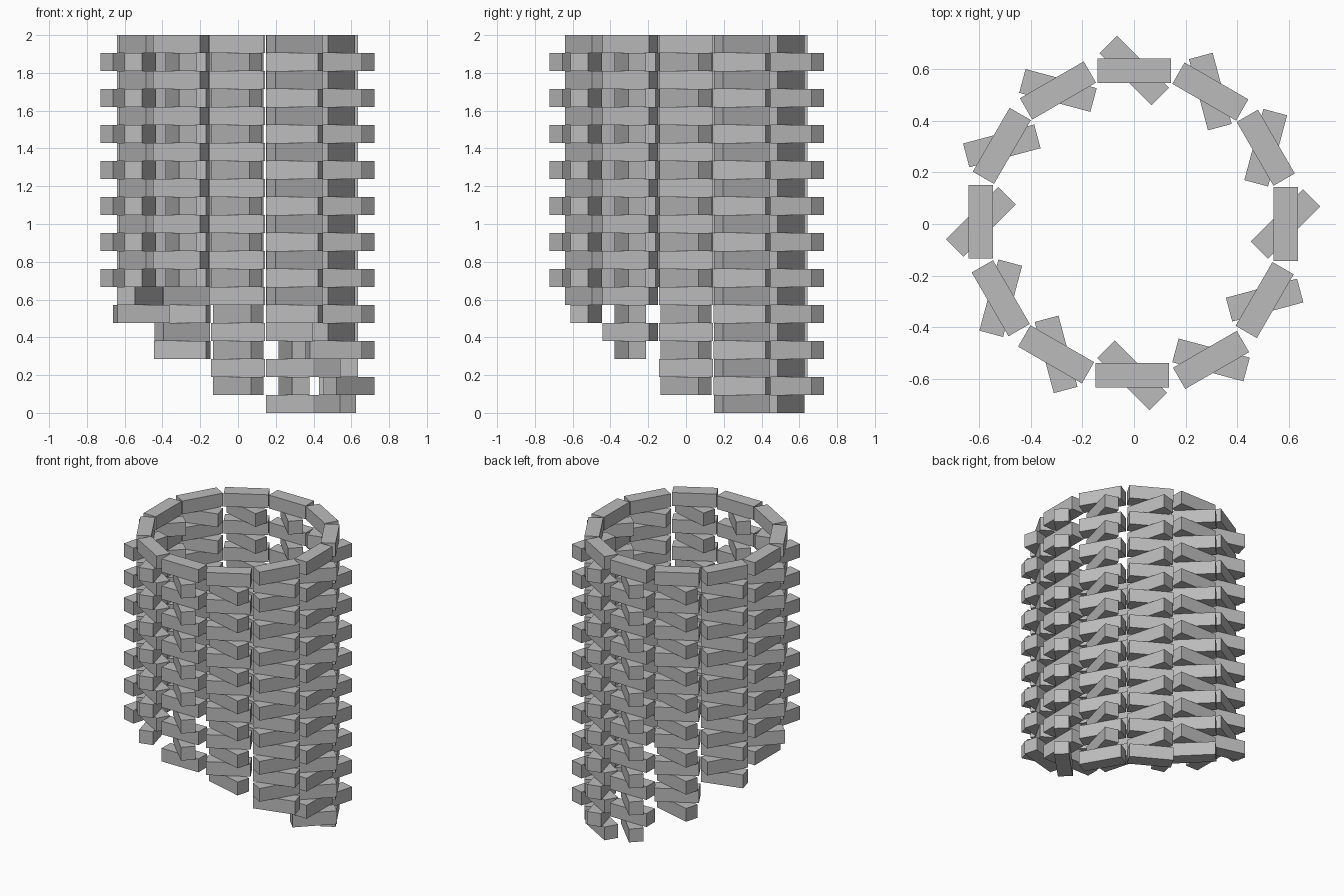
import bpy
import math
from mathutils import Matrix, Vector

cube = bpy.data.objects.get("Cube")
if cube:
    bpy.data.objects.remove(cube, do_unlink=True)

LAYERS = 21
H = 2 / LAYERS          # brick height and depth
LENGTH = 3 * H
RADIUS = 0.591
# First layer of each column, counter-clockwise from +x
FIRST_LAYER = [1, 0, 0, 1, 3, 5, 6, 7, 7, 6, 5, 3]

grey = bpy.data.materials.new("brick grey")
grey.use_nodes = True
colour = (0.5, 0.5, 0.5, 1)
grey.diffuse_color = colour
grey.node_tree.nodes["Principled BSDF"].inputs["Base Color"].default_value = colour

# One shared brick mesh
bpy.ops.mesh.primitive_cube_add(size=1)
pattern = bpy.context.object
brick = pattern.data
brick.name = "brick"
brick.transform(Matrix.Diagonal((LENGTH, H, H * 0.985, 1)))
brick.materials.append(grey)
bpy.data.objects.remove(pattern)


def add_brick(column, layer):
    angle = math.radians(30 * column)
    place = angle - 0.007
    # One column stands slightly proud of the ring
    radius = RADIUS + (0.02 if column == 10 else 0)
    turned = layer % 2 == 1
    obj = bpy.data.objects.new(f"brick_column_{column + 1}_layer_{layer + 1}", brick)
    obj.location = Vector((radius * math.cos(place) - 0.003,
                           radius * math.sin(place) + 0.004,
                           (layer + 0.5) * H))
    # Alternate courses lie along the ring or turn 45 degrees outwards
    obj.rotation_euler.z = angle + math.radians(45 if turned else 90)
    bpy.context.collection.objects.link(obj)


for column, first in enumerate(FIRST_LAYER):
    for layer in range(first, LAYERS):
        add_brick(column, layer)
